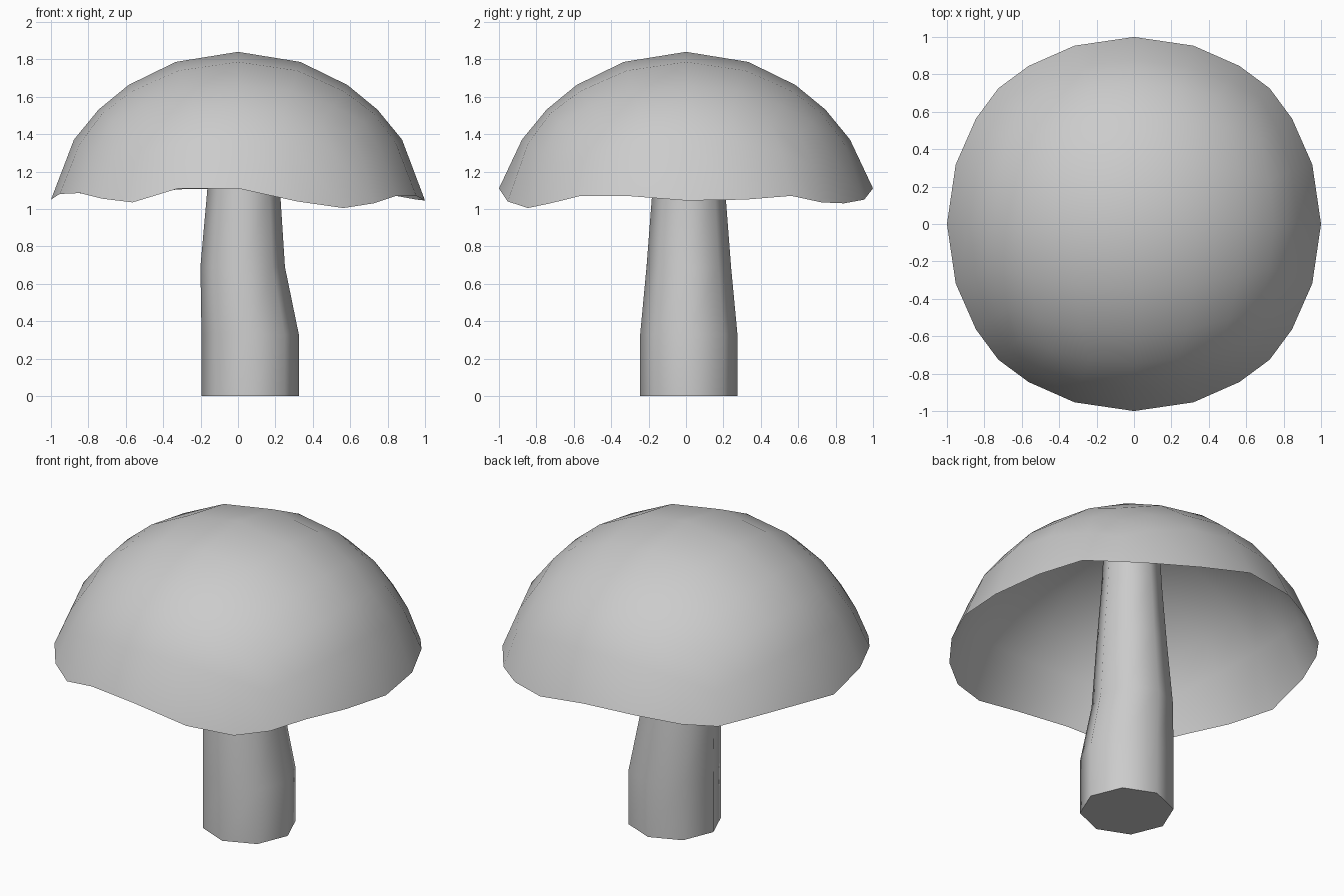
import bpy, bmesh, math

if "Cube" in bpy.data.objects:
    bpy.data.objects.remove(bpy.data.objects["Cube"])


def finish(bm, name):
    mesh = bpy.data.meshes.new(name)
    bm.to_mesh(mesh)
    bm.free()
    obj = bpy.data.objects.new(name, mesh)
    bpy.context.collection.objects.link(obj)
    bpy.ops.object.select_all(action='DESELECT')
    obj.select_set(True)
    bpy.context.view_layer.objects.active = obj
    bpy.ops.object.shade_smooth_by_angle(angle=math.radians(60))
    return obj


# Cap: upper part of a six-by-six quad sphere, open underneath
RADIUS, CENTRE_Z = 1.054, 0.786
bm = bmesh.new()
bmesh.ops.create_cube(bm, size=2)
bmesh.ops.subdivide_edges(bm, edges=bm.edges[:], cuts=5, use_grid_fill=True)
bmesh.ops.delete(bm, geom=[v for v in bm.verts if v.co.z < 0.3], context='VERTS')
for v in bm.verts:
    v.co = v.co.normalized() * RADIUS
    v.co.z += CENTRE_Z

# Wavy rim heights, counter-clockwise from +x
rim_z = [1.045, 1.05, 1.07, 1.035, 1.03, 1.05,
         1.11, 1.105, 1.073, 1.058, 1.084, 1.09,
         1.05, 1.08, 1.085, 1.055, 1.035, 1.11,
         1.11, 1.04, 1.005, 1.03, 1.07, 1.07]
rim = [v for v in bm.verts if v.is_boundary]
rim.sort(key=lambda v: (math.atan2(v.co.y, v.co.x) + 0.01) % math.tau)
for v, z in zip(rim, rim_z):
    v.co.z = z
finish(bm, "cap")

# Stem: bent, tapering eight-sided tube (centre x, z, radius)
bm = bmesh.new()
rings = []
for cx, z, r in [(0.065, 0, 0.26), (0.065, 0.33, 0.26), (0.025, 0.69, 0.226),
                 (0.03, 1.08, 0.196), (0.03, 1.42, 0.17), (0.03, 1.77, 0.15)]:
    rings.append([bm.verts.new((cx + r * math.cos(i * math.tau / 8),
                                0.015 + r * math.sin(i * math.tau / 8), z))
                  for i in range(8)])
for a, b in zip(rings, rings[1:]):
    for i in range(8):
        j = (i + 1) % 8
        bm.faces.new((a[i], a[j], b[j], b[i]))
bm.faces.new(rings[0][::-1])
bm.faces.new(rings[-1])
finish(bm, "stem")
